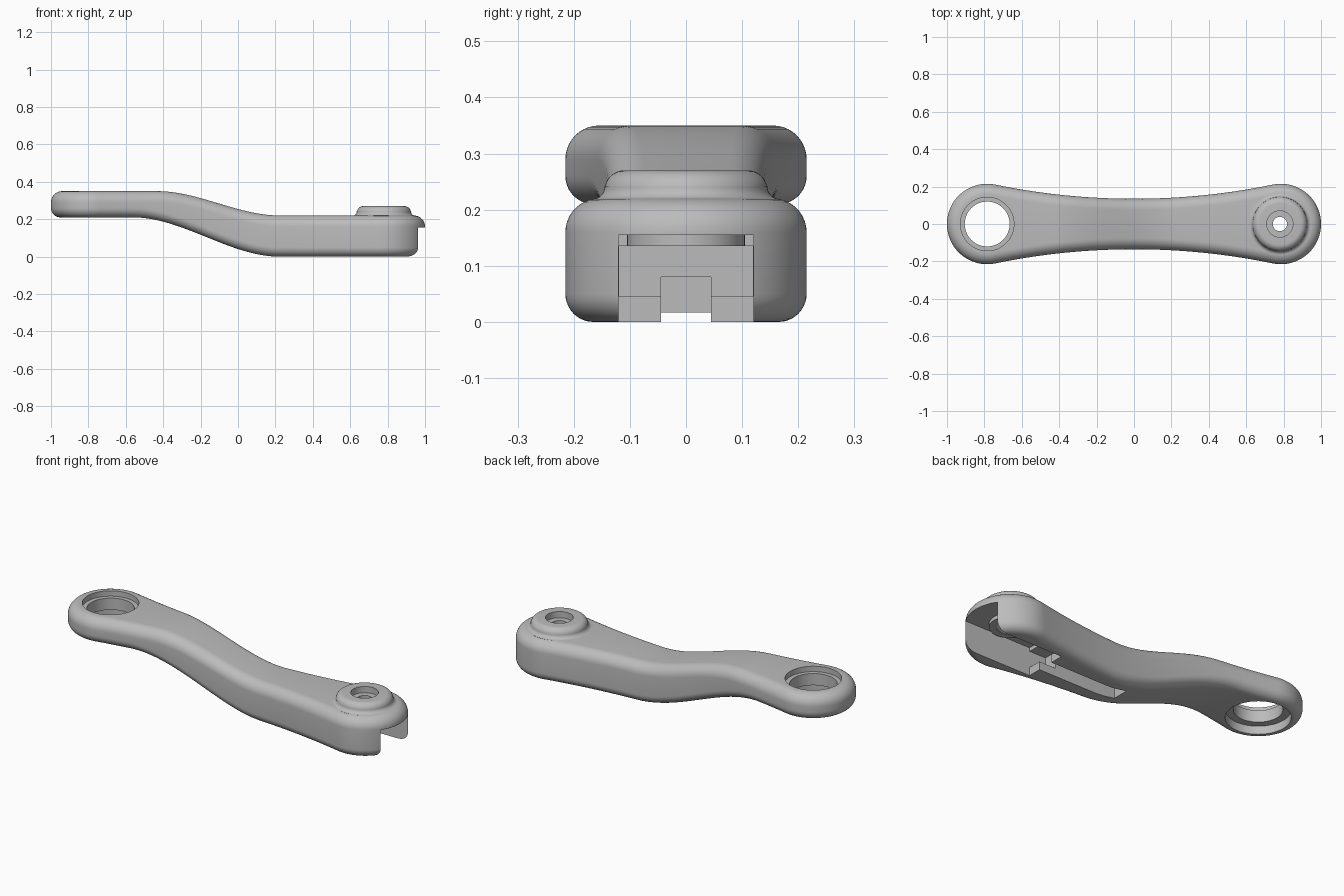
import bpy, bmesh, math

if "Cube" in bpy.data.objects:
    bpy.data.objects.remove(bpy.data.objects["Cube"])

grey = bpy.data.materials.new("light grey metal")
grey.use_nodes = True
colour = (0.5, 0.5, 0.5, 1)
grey.diffuse_color = colour
grey.node_tree.nodes["Principled BSDF"].inputs["Base Color"].default_value = colour

PIVOT, LOBE, WAIST = 0.785, 0.215, 0.135
EDGE_TOP, EDGE_BOTTOM = 0.06, 0.05


def finish(name, bm):
    bmesh.ops.recalc_face_normals(bm, faces=bm.faces)
    mesh = bpy.data.meshes.new(name)
    bm.to_mesh(mesh)
    bm.free()
    obj = bpy.data.objects.new(name, mesh)
    bpy.context.collection.objects.link(obj)
    mesh.materials.append(grey)
    return obj


def ease(x, start, end, z0, z1):
    t = min(max((x - start) / (end - start), 0), 1)
    return z0 + (z1 - z0) * t * t * (3 - 2 * t)


def top_z(x):
    return ease(x, -0.43, 0.22, 0.35, 0.22)


def bottom_z(x):
    return ease(x, -0.56, 0.22, 0.21, 0.0)


def half_outline():
    """Points with outward normals from the left tip to the right tip."""
    # radius of the concave side that runs tangent into both lobes
    r = (PIVOT**2 + WAIST**2 - LOBE**2) / (2 * (LOBE - WAIST))
    cy = WAIST + r
    tangent = math.atan2(cy, PIVOT)
    pts, n = [], 32
    for i in range(n + 1):
        a = math.pi + (tangent - math.pi) * i / n
        nx, ny = math.cos(a), math.sin(a)
        pts.append((-PIVOT + LOBE * nx, LOBE * ny, nx, ny))
    right = [(-x, y, -nx, ny) for x, y, nx, ny in reversed(pts)]
    sweep = math.pi / 2 - tangent
    for i in range(1, 64):
        a = sweep * (i / 32 - 1)
        pts.append((r * math.sin(a), cy - r * math.cos(a), -math.sin(a), math.cos(a)))
    return pts + right


def make_arm():
    half = half_outline()
    loop = half + [(x, -y, nx, -ny) for x, y, nx, ny in half[-2:0:-1]]
    count, n = len(loop), len(half) - 1
    bm = bmesh.new()
    rings = []
    steps = 10
    for height, radius, sign in ((bottom_z, EDGE_BOTTOM, 1), (top_z, EDGE_TOP, -1)):
        for k in range(steps + 1):
            a = math.pi / 2 * (k / steps if sign > 0 else 1 - k / steps)
            inset, rise = radius * (1 - math.sin(a)), radius * (1 - math.cos(a))
            rings.append([bm.verts.new((x - nx * inset, y - ny * inset,
                                        height(x - nx * inset) + sign * rise))
                          for x, y, nx, ny in loop])
    for low, high in zip(rings, rings[1:]):
        for i in range(count):
            j = (i + 1) % count
            bm.faces.new((low[i], low[j], high[j], high[i]))
    # flat caps, bridged across the width
    for ring in (rings[0], rings[-1]):
        bm.faces.new((ring[0], ring[1], ring[-1]))
        for i in range(1, n - 1):
            bm.faces.new((ring[i], ring[i + 1], ring[count - i - 1], ring[count - i]))
        bm.faces.new((ring[n - 1], ring[n], ring[n + 1]))
    return finish("lever_arm", bm)


def lathe(name, x, profile, sides=64):
    """Solid of revolution from (radius, z) points, capped at both ends."""
    bm = bmesh.new()
    rings = [[bm.verts.new((x + r * math.cos(math.tau * i / sides),
                            r * math.sin(math.tau * i / sides), z))
              for i in range(sides)] for r, z in profile]
    for a, b in zip(rings, rings[1:]):
        for i in range(sides):
            j = (i + 1) % sides
            bm.faces.new((a[i], a[j], b[j], b[i]))
    bm.faces.new(rings[0])
    bm.faces.new(rings[-1])
    return finish(name, bm)


def box(name, x0, x1, half_width, z0, z1, corner=0):
    bm = bmesh.new()
    bmesh.ops.create_cube(bm, size=1)
    for v in bm.verts:
        v.co = (x1 if v.co.x > 0 else x0, math.copysign(half_width, v.co.y),
                z1 if v.co.z > 0 else z0)
    if corner:
        upright = [e for e in bm.edges
                   if abs(e.verts[0].co.z - e.verts[1].co.z) > 0.01 and e.verts[0].co.x == x0]
        bmesh.ops.bevel(bm, geom=upright, offset=corner, segments=8,
                        profile=0.5, affect='EDGES')
    return finish(name, bm)


def combine(target, tool, operation):
    mod = target.modifiers.new(tool.name, 'BOOLEAN')
    mod.operation, mod.solver, mod.object = operation, 'EXACT', tool
    bpy.context.view_layer.objects.active = target
    bpy.ops.object.modifier_apply(modifier=mod.name)
    bpy.data.objects.remove(tool)


def arc(cr, cz, r, start, end, n=8):
    angles = [math.radians(start + (end - start) * i / n) for i in range(n + 1)]
    return [(cr + r * math.cos(a), cz + r * math.sin(a)) for a in angles]


arm = make_arm()

# raised boss with a filleted foot and rounded shoulder
boss = [(0.16, 0.18)] + arc(0.168, 0.242, 0.023, 270, 180) + arc(0.11, 0.235, 0.035, 10, 90)
combine(arm, lathe("boss", 0.78, boss), 'UNION')

# open pocket, undercut and narrow channel on the underside
combine(arm, box("open_pocket", 0.56, 1.2, 0.12, -0.1, 0.155, 0.04), 'DIFFERENCE')
combine(arm, box("undercut", 0.46, 0.8, 0.119, 0.045, 0.135, 0.04), 'DIFFERENCE')
combine(arm, box("channel", 0.085, 0.7, 0.045, -0.1, 0.08), 'DIFFERENCE')

# collar below the pocket ceiling
combine(arm, lathe("collar", 0.78, [(0.105, 0.135), (0.105, 0.17)]), 'UNION')

# stepped bores through both ends
small_bore = [(0.07, 0.1), (0.07, 0.137), (0.038, 0.155),
              (0.038, 0.235), (0.07, 0.235), (0.07, 0.4)]
large_bore = [(0.16, 0.1), (0.16, 0.255), (0.12, 0.255),
              (0.12, 0.32), (0.143, 0.32), (0.143, 0.5)]
combine(arm, lathe("small_bore", 0.78, small_bore), 'DIFFERENCE')
combine(arm, lathe("large_bore", -PIVOT, large_bore), 'DIFFERENCE')

bpy.ops.object.select_all(action='DESELECT')
arm.select_set(True)
bpy.context.view_layer.objects.active = arm
bpy.ops.object.shade_smooth_by_angle(angle=math.radians(32))
